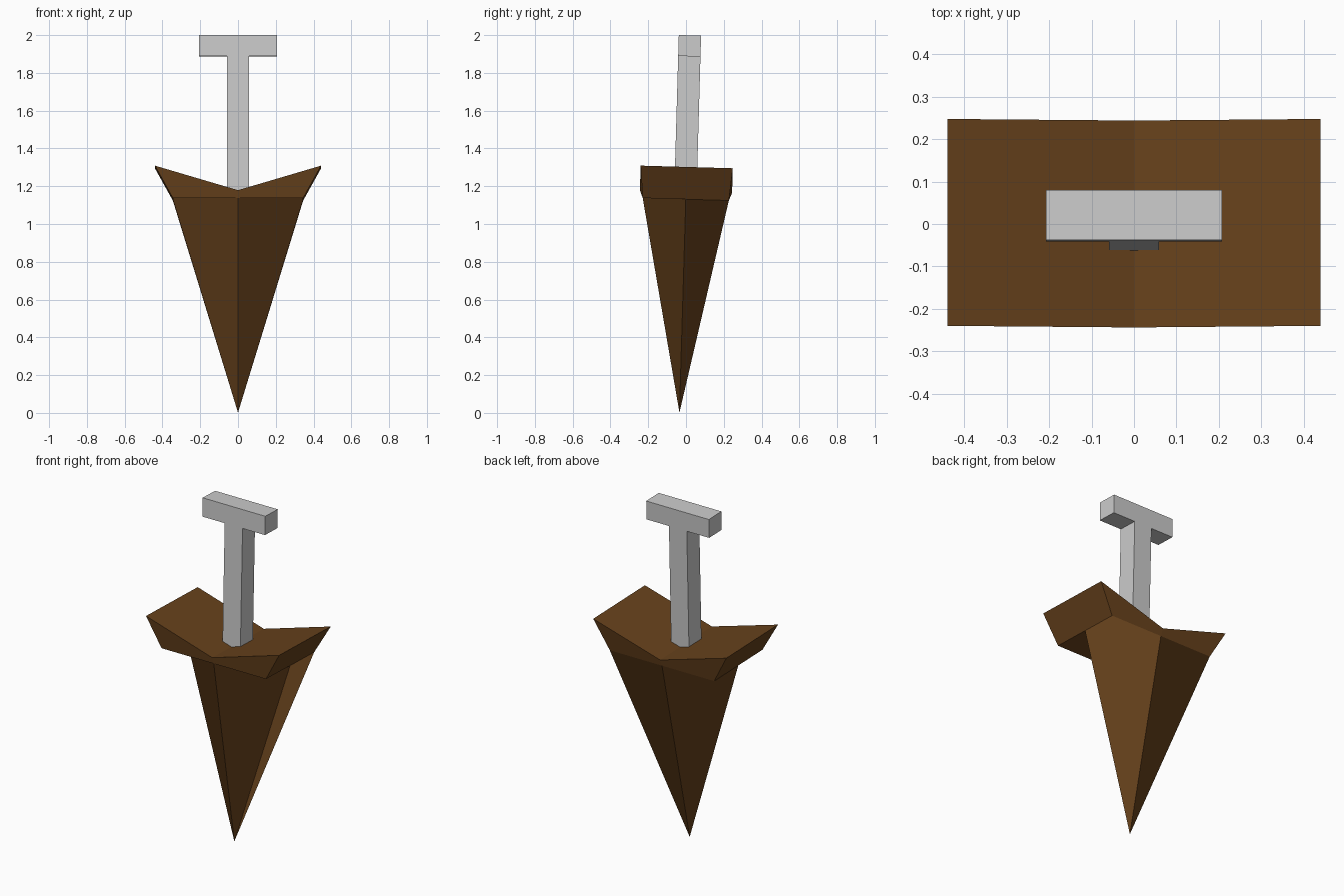
import bpy, bmesh, math

if "Cube" in bpy.data.objects:
    bpy.data.objects.remove(bpy.data.objects["Cube"])

TILT = math.radians(-1.65)  # the whole model leans slightly backward
PIVOT = 1.172               # height of the valley in the collar


def add_object(name, bm, material=None):
    mesh = bpy.data.meshes.new(name)
    bm.to_mesh(mesh)
    bm.free()
    obj = bpy.data.objects.new(name, mesh)
    bpy.context.collection.objects.link(obj)
    obj.location.z = PIVOT
    obj.rotation_euler.x = TILT
    if material:
        mesh.materials.append(material)
    return obj


brown = bpy.data.materials.new("brown")
brown.diffuse_color = (0.136, 0.054, 0.0115, 1.0)
brown.use_nodes = True
brown.node_tree.nodes["Principled BSDF"].inputs["Base Color"].default_value = brown.diffuse_color

# Spike and flared collar: one shell, its underside pulled down to a point
bm = bmesh.new()
ring = [(1, 0), (1, 1), (0, 1), (-1, 1), (-1, 0), (-1, -1), (0, -1), (1, -1)]
low = [bm.verts.new((x * 0.345, y * 0.228, 1.131 - PIVOT)) for x, y in ring]
top = [bm.verts.new((x * 0.44, y * 0.244, abs(x) * 0.13)) for x, y in ring]
tip = bm.verts.new((0, -0.001, 0.001 - PIVOT))
for i in range(8):
    j = (i + 1) % 8
    bm.faces.new((low[i], low[j], top[j], top[i]))
# spike sides; the starting corner sets the fold of each bent quad
for i in (0, 2):
    bm.faces.new((tip, low[i + 2], low[i + 1], low[i]))
for i in (4, 6):
    bm.faces.new((low[(i + 2) % 8], low[i + 1], low[i], tip))
# V-shaped collar top
bm.faces.new((top[6], top[7], top[0], top[1], top[2]))
bm.faces.new(top[2:7])
# collar ends are single faces
ends = [bm.edges.get((low[i], top[i])) for i in (0, 4)]
bmesh.ops.dissolve_edges(bm, edges=ends, use_verts=True)
add_object("spike_with_collar", bm, brown)

# T-shaped handle: extruded profile
bm = bmesh.new()
half = [(0.059, 1.14), (0.059, 1.888), (0.207, 1.888), (0.207, 1.999)]
profile = half + [(-x, z) for x, z in reversed(half)]
front, back = -0.062, 0.056
face = bm.faces.new([bm.verts.new((x, front, z - PIVOT)) for x, z in profile])
new = bmesh.ops.extrude_face_region(bm, geom=[face])["geom"]
bmesh.ops.translate(bm, vec=(0, back - front, 0),
                    verts=[g for g in new if isinstance(g, bmesh.types.BMVert)])
bmesh.ops.recalc_face_normals(bm, faces=bm.faces)
add_object("t_handle", bm)
